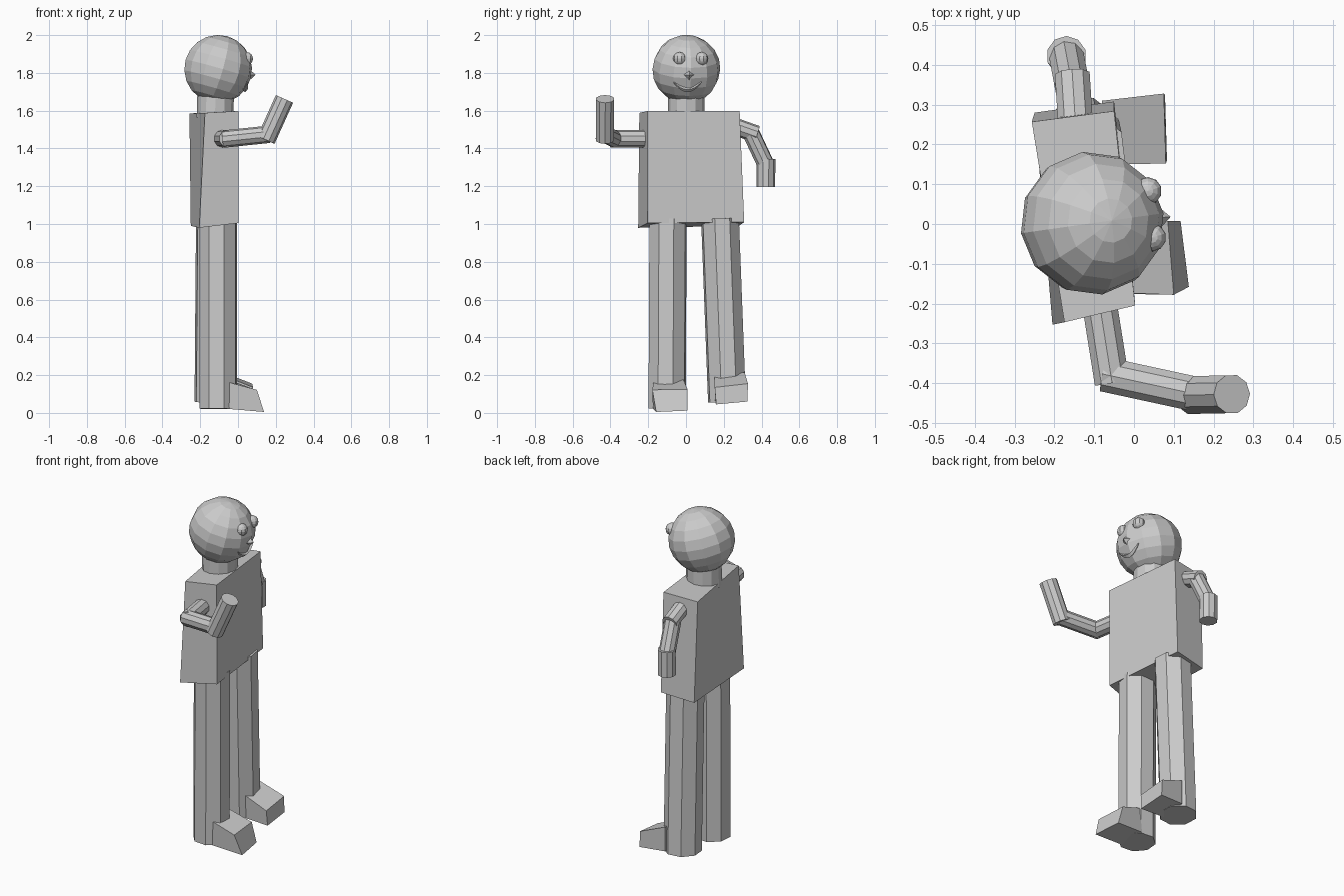
import bpy, bmesh, math
from mathutils import Vector, Matrix

if "Cube" in bpy.data.objects:
    bpy.data.objects.remove(bpy.data.objects["Cube"])


def finish(name, bm):
    bmesh.ops.recalc_face_normals(bm, faces=bm.faces[:])
    me = bpy.data.meshes.new(name)
    bm.to_mesh(me)
    bm.free()
    ob = bpy.data.objects.new(name, me)
    bpy.context.collection.objects.link(ob)
    return ob


def rod(name, a, b, r1, r2=None, sides=10, spin=0.0):
    """Prism or cone between two points."""
    a, b = Vector(a), Vector(b)
    d = b - a
    m = (Matrix.Translation((a + b) / 2) @ d.to_track_quat('Z', 'Y').to_matrix().to_4x4()
         @ Matrix.Rotation(spin, 4, 'Z'))
    bm = bmesh.new()
    bmesh.ops.create_cone(bm, cap_ends=True, segments=sides, radius1=r1,
                          radius2=r1 if r2 is None else r2, depth=d.length, matrix=m)
    return finish(name, bm)


def ball(name, c, r, seg, rings, rot=Matrix()):
    bm = bmesh.new()
    bmesh.ops.create_uvsphere(bm, u_segments=seg, v_segments=rings, radius=r,
                              matrix=Matrix.Translation(c) @ rot)
    return finish(name, bm)


def block(name, low, high):
    """Six-sided solid from two matching corner loops."""
    bm = bmesh.new()
    lo = [bm.verts.new(p) for p in low]
    hi = [bm.verts.new(p) for p in high]
    bm.faces.new(lo)
    bm.faces.new(hi)
    for i in range(4):
        j = (i + 1) % 4
        bm.faces.new((lo[i], lo[j], hi[j], hi[i]))
    return finish(name, bm)


# Head, tilted forward
HEAD, R = Vector((-0.105, 0.002, 1.82)), 0.181
tilt = Matrix.Rotation(math.radians(8), 4, 'Z') @ Matrix.Rotation(math.radians(16), 4, 'Y')
ball("head", HEAD, R, 12, 10, tilt)


def on_face(y, z, out=0.0):
    x = math.sqrt(R * R - (y - HEAD.y) ** 2 - (z - HEAD.z) ** 2)
    return Vector((HEAD.x + x + out, y, z))


# Eyes
for side, p in (("right", (0.046, -0.034, 1.875)), ("left", (0.035, 0.083, 1.875))):
    ball(side + "_eye", p, 0.035, 10, 8)

# Nose
rod("nose", (0.035, 0.014, 1.79), (0.092, 0.018, 1.79), 0.055, 0.0, 4)

# Smile, a tapered crescent following the head
bm = bmesh.new()
loops = []
N = 8
for i in range(N + 1):
    t = -1 + 2 * i / N
    y, z = 0.008 + 0.075 * t, 1.712 + 0.04 * t * t
    w = 0.004 + 0.010 * (1 - t * t)
    c = on_face(y, z, -0.003)
    loops.append([bm.verts.new(c + Vector(o)) for o in
                  ((w, 0, 0), (0, 0, w), (-w, 0, 0), (0, 0, -w))])
for a, b in zip(loops, loops[1:]):
    for k in range(4):
        n = (k + 1) % 4
        bm.faces.new((a[k], a[n], b[n], b[k]))
bm.faces.new(loops[0])
bm.faces.new(loops[-1])
finish("smile", bm)

# Neck
rod("neck", (-0.122, 0.002, 1.56), (-0.118, 0.002, 1.70), 0.097, sides=12)

# Torso
block("torso",
      [(-0.205, -0.253, 0.98), (0.003, -0.203, 1.005), (-0.05, 0.308, 1.01), (-0.25, 0.28, 0.99)],
      [(-0.175, -0.247, 1.588), (0.003, -0.205, 1.598), (-0.05, 0.284, 1.598), (-0.257, 0.257, 1.585)])

# Legs
rod("right_leg", (-0.105, -0.10, 0.022), (-0.105, -0.095, 1.03), 0.103, sides=8, spin=0.3)
rod("left_leg", (-0.13, 0.217, 0.058), (-0.122, 0.18, 1.03), 0.104, sides=8, spin=0.3)

# Feet
block("right_foot",
      [(-0.06, -0.175, 0.022), (0.138, -0.158, 0.005), (0.117, 0.008, 0.012), (-0.06, -0.005, 0.025)],
      [(-0.06, -0.172, 0.165), (0.10, -0.178, 0.122), (0.085, 0.008, 0.125), (-0.06, -0.015, 0.18)])
block("left_foot",
      [(-0.08, 0.155, 0.055), (0.083, 0.16, 0.045), (0.078, 0.325, 0.06), (-0.08, 0.31, 0.07)],
      [(-0.08, 0.15, 0.20), (0.08, 0.152, 0.135), (0.075, 0.328, 0.155), (-0.08, 0.31, 0.215)])

# Arms, three straight pieces each
arms = {
    "right": [((-0.09, -0.18, 1.452), (-0.055, -0.40, 1.452)),
              ((-0.075, -0.378, 1.45), (0.165, -0.43, 1.475)),
              ((0.148, -0.43, 1.445), (0.246, -0.428, 1.662))],
    "left": [((-0.145, 0.22, 1.53), (-0.155, 0.375, 1.475)),
             ((-0.155, 0.345, 1.48), (-0.17, 0.425, 1.31)),
             ((-0.17, 0.423, 1.345), (-0.17, 0.422, 1.195))],
}
for side, pieces in arms.items():
    for label, (a, b) in zip(("upper_arm", "forearm", "hand"), pieces):
        rod(f"{side}_{label}", a, b, 0.05 if label == "hand" else 0.046, sides=10)
